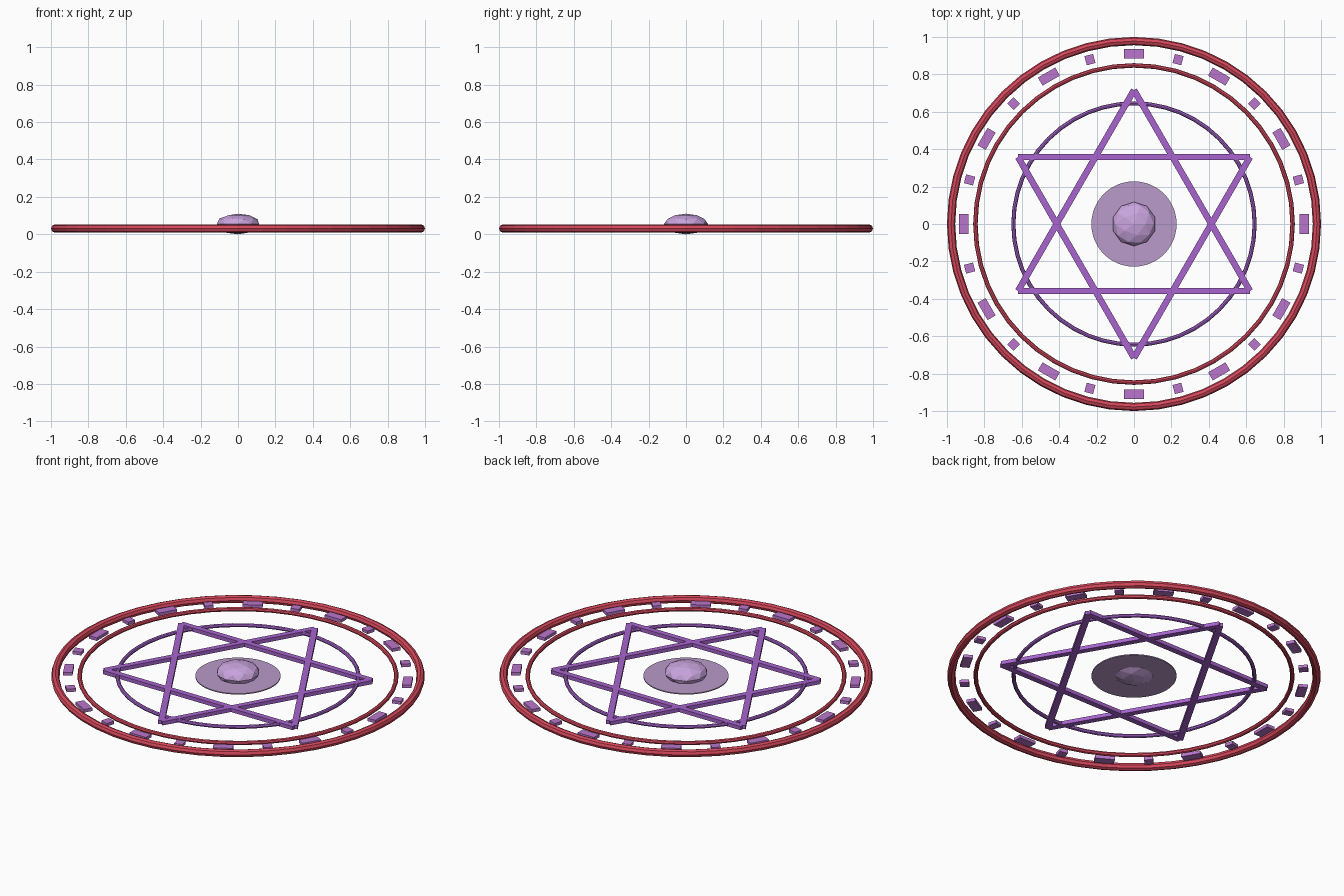
import bpy
import math

if "Cube" in bpy.data.objects:
    bpy.data.objects.remove(bpy.data.objects["Cube"])

Z = 0.031  # height of the flat plane all parts share


def material(name, rgb):
    m = bpy.data.materials.new(name)
    lin = [(c / 255 / 12.92) if c < 11 else ((c / 255 + 0.055) / 1.055) ** 2.4 for c in rgb]
    m.diffuse_color = (*lin, 1.0)
    m.use_nodes = True
    m.node_tree.nodes["Principled BSDF"].inputs["Base Color"].default_value = m.diffuse_color
    return m


RED = material("crimson", (214, 72, 92))
VIOLET = material("violet", (168, 100, 206))
ORCHID = material("orchid", (186, 118, 204))
MAUVE = material("pale mauve", (186, 155, 202))
LILAC = material("lilac", (202, 164, 222))


def finish(name, mat, smooth=False):
    ob = bpy.context.object
    ob.name = name
    ob.data.materials.append(mat)
    if smooth:
        bpy.ops.object.shade_smooth_by_angle(angle=math.radians(35))
    return ob


def ring(name, major, minor, sides, mat):
    bpy.ops.mesh.primitive_torus_add(major_segments=48, minor_segments=sides,
                                     major_radius=major, minor_radius=minor, location=(0, 0, Z))
    finish(name, mat)


def bar(name, radius, angle, length, width, height, mat):
    """Box lying tangent to a circle of the given radius."""
    bpy.ops.mesh.primitive_cube_add(
        size=1, location=(radius * math.cos(angle), radius * math.sin(angle), Z),
        rotation=(0, 0, angle + math.pi / 2))
    bpy.context.object.scale = (length, width, height)
    finish(name, mat)


# Concentric rings
ring("outer_ring", 0.978, 0.022, 8, RED)
ring("inner_ring", 0.848, 0.012, 8, RED)
ring("star_ring", 0.645, 0.011, 8, VIOLET)

# Six-pointed star from two triangles of bars
for i in range(6):
    bar("star_bar", 0.358, math.radians(30 + 60 * i), 1.24, 0.034, 0.022, VIOLET)

# Alternating long and short marks between the red rings
for i in range(24):
    long_mark = i % 2 == 0
    bar("long_mark" if long_mark else "short_mark", 0.91, math.radians(15 * i),
        0.107 if long_mark else 0.048, 0.05, 0.018, ORCHID)

# Thin centre disc
bpy.ops.mesh.primitive_cylinder_add(vertices=48, radius=0.228, depth=0.006, location=(0, 0, Z))
finish("centre_disc", MAUVE)

# Flattened faceted gem
bpy.ops.mesh.primitive_ico_sphere_add(subdivisions=2, radius=1, location=(0, 0, 0.055))
bpy.context.object.scale = (0.118, 0.118, 0.055)
finish("centre_gem", LILAC)
